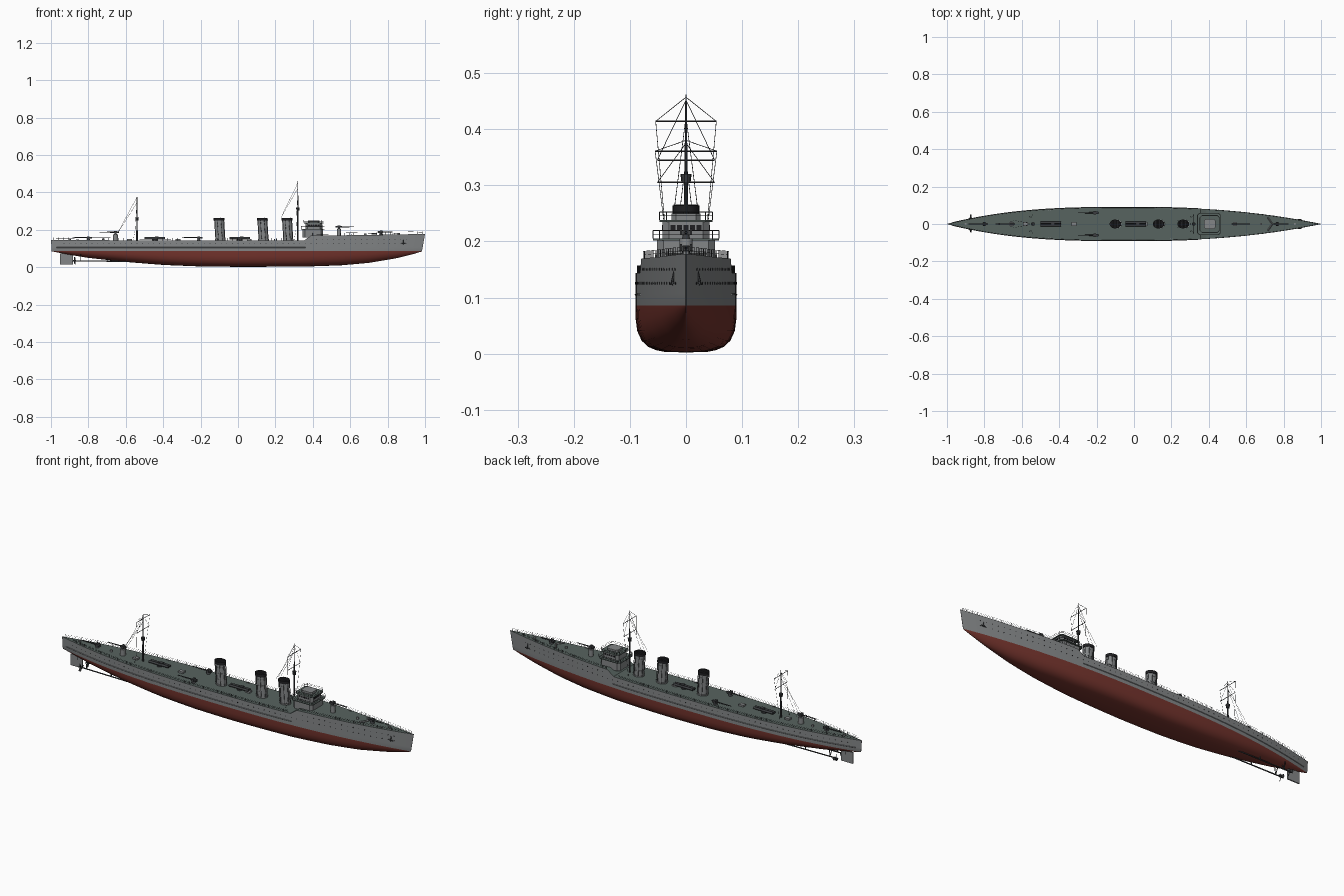
import bpy, bmesh, math
from mathutils import Vector, Matrix

if "Cube" in bpy.data.objects:
    bpy.data.objects.remove(bpy.data.objects["Cube"])

def material(name, r, g, b):
    m = bpy.data.materials.new(name)
    m.diffuse_color = (r, g, b, 1)
    m.use_nodes = True
    m.node_tree.nodes["Principled BSDF"].inputs["Base Color"].default_value = m.diffuse_color
    return m

GREY = material("hull grey", .23, .24, .245)
RED = material("antifouling red", .175, .034, .026)
DECK = material("deck green grey", .095, .125, .115)
DARK = material("dark metal", .045, .048, .052)
BLACK = material("funnel black", .014, .014, .016)

def finish(name, bm, mats, smooth=True):
    bmesh.ops.recalc_face_normals(bm, faces=bm.faces)
    me = bpy.data.meshes.new(name)
    bm.to_mesh(me)
    bm.free()
    for m in mats:
        me.materials.append(m)
    ob = bpy.data.objects.new(name, me)
    bpy.context.collection.objects.link(ob)
    if smooth:
        bpy.ops.object.select_all(action='DESELECT')
        ob.select_set(True)
        bpy.context.view_layer.objects.active = ob
        bpy.ops.object.shade_smooth_by_angle(angle=math.radians(35))
    return ob

def rod(bm, a, b, r, r2=None, n=6):
    a, b = Vector(a), Vector(b)
    d = b - a
    mat = Matrix.Translation((a + b) / 2) @ d.to_track_quat('Z', 'Y').to_matrix().to_4x4()
    bmesh.ops.create_cone(bm, cap_ends=True, segments=n, radius1=r,
                          radius2=r if r2 is None else r2, depth=d.length, matrix=mat)

def path(bm, pts, r, n=4):
    for a, b in zip(pts, pts[1:]):
        rod(bm, a, b, r, n=n)

def box(bm, c, s):
    bmesh.ops.create_cube(bm, size=1, matrix=Matrix.Translation(c) @ Matrix.Diagonal((*s, 1)))

def prism(bm, x0, x1, hw, z0, z1, ch=.012):
    # block with chamfered vertical corners
    p = [(x0 + ch, -hw), (x1 - ch, -hw), (x1, ch - hw), (x1, hw - ch),
         (x1 - ch, hw), (x0 + ch, hw), (x0, hw - ch), (x0, ch - hw)]
    f = bm.faces.new([bm.verts.new((x, y, z0)) for x, y in p])
    g = bmesh.ops.extrude_face_region(bm, geom=[f])
    bmesh.ops.translate(bm, vec=(0, 0, z1 - z0), verts=[v for v in g['geom'] if isinstance(v, bmesh.types.BMVert)])
    return p

def lerp(table, x):
    for (xa, a), (xb, b) in zip(table, table[1:]):
        if x <= xb:
            return a + (b - a) * (x - xa) / (xb - xa)
    return table[-1][1]

# hull lines
WL = .086
KEEL = [(-1, .085), (-.9, .066), (-.8, .05), (-.6, .028), (-.4, .012), (-.2, .004), (0, .002),
        (.35, .003), (.55, .010), (.7, .023), (.85, .048), (.95, .071), (1, .0845)]
TOP = [(-1, .146), (-.5, .143), (.355, .144), (.39, .169), (.7, .172), (1, .178)]
def keel(x): return lerp(KEEL, x)
def top(x): return lerp(TOP, x)
def beam(x):
    t = abs(x)
    return .0895 * (1 - t ** (2.3 if x > 0 else 2.9)) + .0006
def side(x, z):
    w = beam(x) * (1 - .12 * x ** 4 * max(0, (top(x) - z) / .09))
    if z < WL:
        v = max(0, (z - keel(x)) / (WL - keel(x)))
        n = 3.5 - 2.2 * abs(x) ** 1.6
        w *= (1 - (1 - v) ** n) ** (1 / n)
    return w
def rake(x, z):
    k = (top(x) - z) / .09
    return x - .016 * k * max(0, x) ** 12 + .006 * k * max(0, -x) ** 20

bm = bmesh.new()
stations = sorted([math.sin(math.pi * (i / 64 - .5)) for i in range(65)] + [.355, .39])
rings = []
for x in stations:
    zs = [keel(x) + (WL - keel(x)) * v for v in (.015, .05, .12, .25, .45, .7, 1)]
    zs += [.107, .125, top(x)]
    half = [(rake(x, z), side(x, z), z) for z in zs]
    ring = [(a, -b, c) for a, b, c in reversed(half)] + [(rake(x, keel(x)), 0, keel(x))] + half
    rings.append([bm.verts.new(p) for p in ring])
for a, b in zip(rings, rings[1:]):
    for i in range(len(a) - 1):
        f = bm.faces.new((a[i], a[i + 1], b[i + 1], b[i]))
        f.material_index = 1 if 3 <= i <= 16 else 0
    bm.faces.new((a[0], b[0], b[-1], a[-1])).material_index = 2
for r in (rings[0], rings[-1]):
    bm.faces.new(r)
finish("hull", bm, [GREY, RED, DECK])

# rubbing strake, portholes, anchors
strake, ports, anchors = bmesh.new(), bmesh.new(), bmesh.new()
for s in (-1, 1):
    xs = [-.97 + 1.33 * i / 40 for i in range(41)]
    path(strake, [(x, s * side(x, .105), .105) for x in xs], .0018)
    for i in range(62):
        x = -.93 + 1.83 * i / 61
        for z in ([.125] if x < .4 else [.125, .15]):
            y = side(x, z)
            rod(ports, (x, s * (y - .002), z), (x, s * (y + .0007), z), .0022, n=8)
    y = side(.885, .135)
    rod(anchors, (.885, s * (y - .002), .148), (.885, s * (y + .004), .122), .0025)
    rod(anchors, (.874, s * (y + .002), .126), (.896, s * (y + .002), .126), .0028)
finish("rubbing_strake", strake, [GREY])
finish("portholes", ports, [BLACK], False)
finish("anchors", anchors, [DARK])

# funnels with dark caps and bands
for k, fx in enumerate((-.098, .133, .265)):
    def tube(bm, z0, z1, r, n=24):
        xc = lambda z: fx + .004 - .06 * (z - .14)
        res = bmesh.ops.create_cone(bm, cap_ends=True, segments=n, radius1=r, radius2=r, depth=1)
        for v in res['verts']:
            z = z0 if v.co.z < 0 else z1
            v.co = (v.co.x + xc(z), v.co.y * .82, z)
    body, cap, steps = bmesh.new(), bmesh.new(), bmesh.new()
    tube(body, .14, .255, .0255)
    tube(body, .14, .15, .0285)
    tube(cap, .25, .264, .029)
    for z in (.175, .205, .235):
        tube(body, z, z + .0015, .0265)
    for a in range(8):
        c, s = math.cos(a * math.pi / 4 + .39), math.sin(a * math.pi / 4 + .39)
        rod(steps, (fx + .004 + .0275 * c, .0225 * s, .145), (fx - .0025 + .0275 * c, .0225 * s, .25), .0012)
    for i in range(-3, 4):
        w = .022 * math.sqrt(1 - (i / 4) ** 2)
        rod(steps, (fx - .004 + i * .007, -w, .265), (fx - .004 + i * .007, w, .265), .0008, n=4)
    finish(f"funnel_{k+1}", body, [GREY])
    finish(f"funnel_cap_{k+1}", cap, [BLACK])
    finish(f"funnel_pipes_{k+1}", steps, [DARK])

# bridge
bridge, roofs, panes, brail = (bmesh.new() for _ in range(4))
prism(bridge, .345, .455, .052, .16, .202)
prism(bridge, .36, .45, .042, .205, .236)
prism(bridge, .375, .435, .026, .238, .25, .008)
for dims in ((.338, .463, .059, .202, .2055), (.352, .457, .047, .235, .2385)):
    p = prism(roofs, *dims)
    z = dims[4]
    for q, r in zip(p, p[1:] + p[:1]):
        rod(brail, (*q, z), (*q, z + .014), .0007, n=4)
        for h in (.007, .014):
            rod(brail, (*q, z + h), (*r, z + h), .0006, n=4)
for i in range(-2, 3):
    box(panes, (.45, i * .0115, .225), (.0015, .009, .009))
    for s in (-1, 1):
        box(panes, (.405 + i * .0125, s * .042, .225), (.009, .0015, .009))
finish("bridge_house", bridge, [GREY], False)
finish("bridge_platforms", roofs, [DECK], False)
finish("bridge_windows", panes, [BLACK], False)
finish("bridge_rails", brail, [DARK], False)

# deck guns: x, y, base z, barrel z, barrel direction and length
def gun(name, x, y, z0, z, d, length):
    bm = bmesh.new()
    rod(bm, (x, y, z0 - .003), (x, y, z - .003), .011, .006, 12)
    box(bm, (x - d * .004, y, z), (.026, .012, .009))
    rod(bm, (x - d * .02, y, z), (x + d * length, y, z), .0035, .002, 8)
    for s in (-1, 1):
        box(bm, (x, y + s * .009, z + .001), (.014, .003, .012))
    finish(name, bm, [DARK])
gun("forward_gun", .765, 0, .173, .188, 1, .06)
gun("raised_forward_gun", .54, 0, .17, .216, 1, .08)
gun("raised_aft_gun", -.655, 0, .143, .187, -1, .085)
gun("stern_gun", -.80, 0, .144, .158, -1, .085)
for s, n in ((-1, "starboard"), (1, "port")):
    gun(n + "_gun", -.21, s * .06, .143, .158, -1, .09)

# deckhouses under raised guns, hatches, capstans
house = bmesh.new()
rod(house, (.54, 0, .168), (.54, 0, .205), .012, n=16)
rod(house, (-.655, 0, .14), (-.655, 0, .176), .014, n=16)
for x in (-.58, -.32, .06):
    box(house, (x, 0, .147), (.026, .02, .010))
for x, z in ((-.9, .148), (-.72, .148), (.68, .176), (.86, .178)):
    rod(house, (x, 0, z - .006), (x, 0, z + .005), .006, n=12)
for s in (-1, 1):
    for x in (-.86, -.45, .0, .2, .6, .83):
        for e in (-.005, .005):
            y = s * (beam(x) - .009)
            rod(house, (x + e, y, top(x) - .002), (x + e, y, top(x) + .006), .002, n=8)
    path(house, [(.74, 0, .178), (.715, s * .035, .178)], .004)
finish("deck_fittings", house, [GREY])

# twin torpedo tubes
for k, x in enumerate((-.445, .01)):
    bm = bmesh.new()
    rod(bm, (x, 0, .14), (x, 0, .15), .014, n=16)
    for s in (-1, 1):
        rod(bm, (x - .055, s * .007, .155), (x + .055, s * .007, .155), .006, n=12)
    box(bm, (x + .01, 0, .160), (.02, .018, .008))
    finish(f"torpedo_tubes_{k+1}", bm, [DARK])

# masts with yards and rigging: x, base, top, yards (z, half span), stay foot
def mast(name, x, h, yards, foot, nest):
    bm, wire = bmesh.new(), bmesh.new()
    rod(bm, (x, 0, .14), (x, 0, nest), .0048, .0036, 10)
    rod(bm, (x, 0, nest), (x, 0, h), .003, .0012, 8)
    rod(bm, (x, 0, nest - .006), (x, 0, nest + .010), .008, .010, 10)
    for z, w in yards:
        rod(bm, (x, -w, z), (x, w, z), .0013)
    for s in (-1, 1):
        (za, wa), (zb, wb) = yards
        path(wire, [(x, 0, h - .005), (x, s * wa, za), (x - .01, s * .035, .2), (x - .02, s * .04, .145)], .0006)
        rod(wire, (x, 0, h - .01), (x, s * wb, zb), .0006, n=4)
        rod(wire, (x, 0, h - .04), (foot[0], s * .02, foot[1]), .0006, n=4)
    rod(wire, (x, 0, h - .01), (foot[0], 0, foot[1]), .0006, n=4)
    finish(name, bm, [DARK])
    finish(name + "_rigging", wire, [DARK], False)
mast("fore_mast", .32, .462, ((.414, .054), (.345, .051)), (.23, .265), .31)
mast("aft_mast", -.54, .385, ((.361, .055), (.305, .051)), (-.645, .18), .255)

# deck edge rails
rails = bmesh.new()
for s in (-1, 1):
    for x0, x1, n in ((-.985, .34, 50), (.4, .985, 24)):
        pts = []
        for i in range(n + 1):
            x = x0 + (x1 - x0) * i / n
            p = Vector((x, s * max(.0005, beam(x) - .003), top(x)))
            rod(rails, p, p + Vector((0, 0, .013)), .0006, n=4)
            pts.append(p)
        for h in (.0065, .013):
            path(rails, [p + Vector((0, 0, h)) for p in pts], .0004, 3)
finish("deck_rails", rails, [DARK], False)

# rudder, shafts and propellers
bm = bmesh.new()
box(bm, (-.917, 0, .043), (.068, .006, .058))
rod(bm, (-.91, 0, .05), (-.91, 0, .09), .004, n=8)
finish("rudder", bm, [GREY], False)
gear = bmesh.new()
for s in (-1, 1):
    y = s * .03
    rod(gear, (-.875, y, .034), (-.5, y, .03), .003, n=8)
    rod(gear, (-.885, y, .034), (-.865, y, .034), .003, .005, 10)
    for x in (-.84, -.7):
        rod(gear, (x, y, .034), (x, s * .012, .07), .002)
        rod(gear, (x, y, .034), (x, s * .035, .07), .002)
    for k in range(3):
        a = k * math.tau / 3 + .5
        m = Matrix.Translation((-.872, y, .034)) @ Matrix.Rotation(a, 4, 'X') @ Matrix.Translation((0, 0, .011))
        m = m @ Matrix.Rotation(.5, 4, 'Z') @ Matrix.Diagonal((.002, .012, .018, 1))
        bmesh.ops.create_cube(gear, size=1, matrix=m)
finish("propeller_gear", gear, [DARK])
